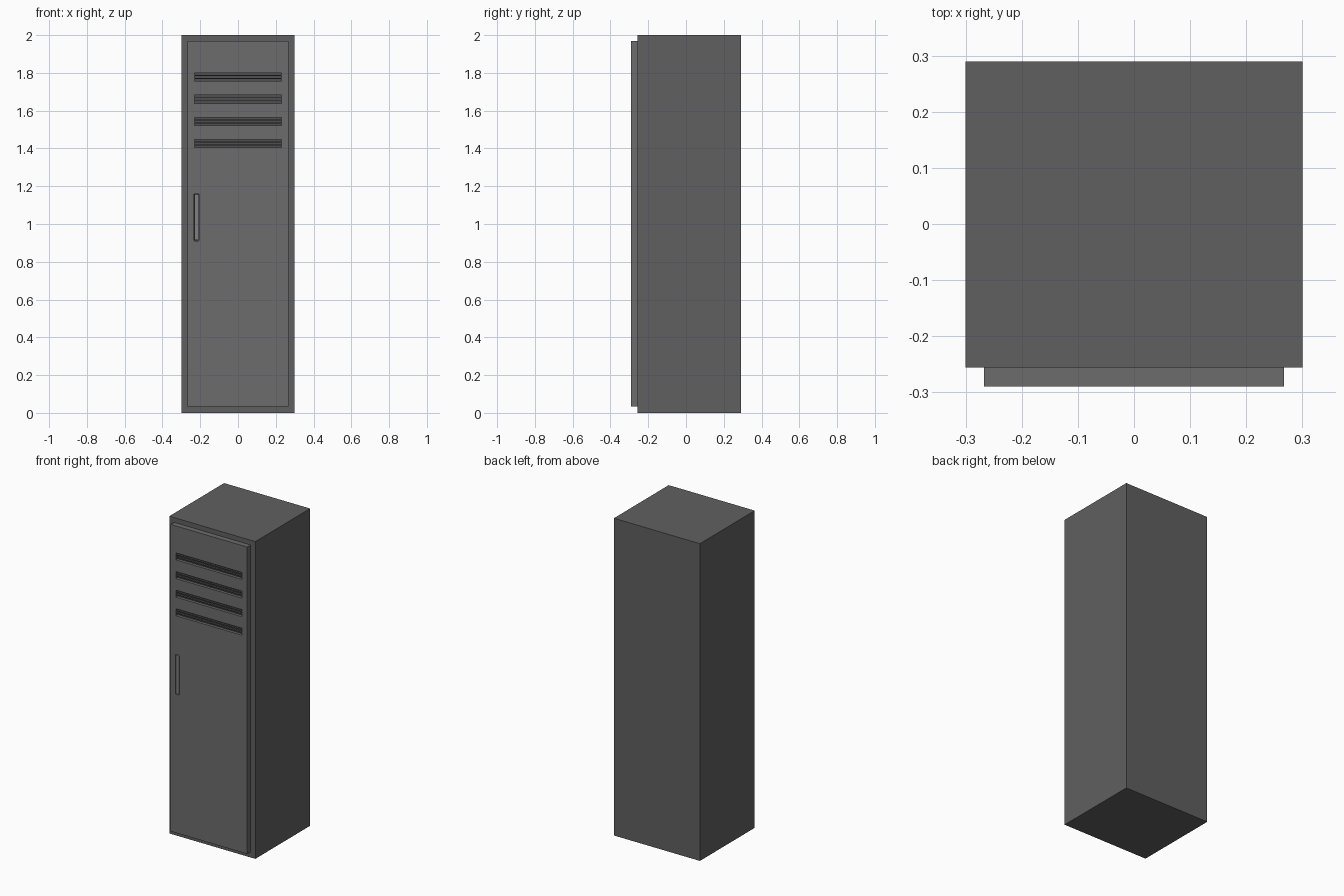
import bpy

if "Cube" in bpy.data.objects:
    bpy.data.objects.remove(bpy.data.objects["Cube"])


def paint(name, v):
    mat = bpy.data.materials.new(name)
    mat.diffuse_color = (v, v, v, 1)
    mat.use_nodes = True
    mat.node_tree.nodes["Principled BSDF"].inputs["Base Color"].default_value = mat.diffuse_color
    return mat


BODY, DOOR = paint("body_grey", 0.117), paint("door_grey", 0.15)
VENT, HANDLE = paint("vent_grey", 0.08), paint("handle_grey", 0.22)


def box(name, x0, x1, y0, y1, z0, z1, mat=None):
    bpy.ops.mesh.primitive_cube_add(size=1, location=((x0 + x1) / 2, (y0 + y1) / 2, (z0 + z1) / 2))
    ob = bpy.context.object
    ob.name = name
    ob.scale = (x1 - x0, y1 - y0, z1 - z0)
    bpy.ops.object.transform_apply(location=False, rotation=False, scale=True)
    if mat:
        ob.data.materials.append(mat)
    return ob


def cut(target, cutter):
    mod = target.modifiers.new("cut", "BOOLEAN")
    mod.operation = "DIFFERENCE"
    mod.solver = "EXACT"
    mod.object = cutter
    bpy.context.view_layer.objects.active = target
    bpy.ops.object.modifier_apply(modifier=mod.name)
    bpy.data.objects.remove(cutter)


FRONT, SEAM = -0.29, -0.256
VENT_X, VENT_H = 0.231, 0.044

# Cabinet body and the door standing proud of it
box("cabinet_body", -0.3, 0.3, SEAM, 0.29, 0, 2, BODY)
door = box("door", -0.267, 0.267, FRONT, SEAM, 0.035, 1.97, DOOR)

# Vent slots: dark backing, thin horizontal slats and low upright dividers
for i, z in enumerate((1.778, 1.66, 1.543, 1.426)):
    z0, z1 = z - VENT_H / 2, z + VENT_H / 2
    cut(door, box("slot_cutter", -VENT_X, VENT_X, FRONT - 0.02, FRONT + 0.02, z0, z1))
    box(f"vent_{i}_backing", -VENT_X, VENT_X, FRONT + 0.018, FRONT + 0.021, z0, z1, VENT)
    for j in (-1, 1):
        c = z + j * 0.008
        box(f"vent_{i}_slat", -VENT_X, VENT_X, FRONT + 0.005, FRONT + 0.0185,
            c - 0.002, c + 0.002, VENT)
    for x in (-0.116, 0, 0.116):
        box(f"vent_{i}_divider", x - 0.001, x + 0.001, FRONT + 0.016, FRONT + 0.0185, z0, z1, VENT)

# Handle pocket with softened corners and a pull bar inside
pocket = box("pocket_cutter", -0.233, -0.206, FRONT - 0.02, FRONT + 0.015, 0.91, 1.16)
bevel = pocket.modifiers.new("bevel", "BEVEL")
bevel.width = 0.005
bevel.segments = 2
cut(door, pocket)
box("handle_bar", -0.229, -0.21, FRONT + 0.001, FRONT + 0.0155, 0.914, 1.156, HANDLE)
